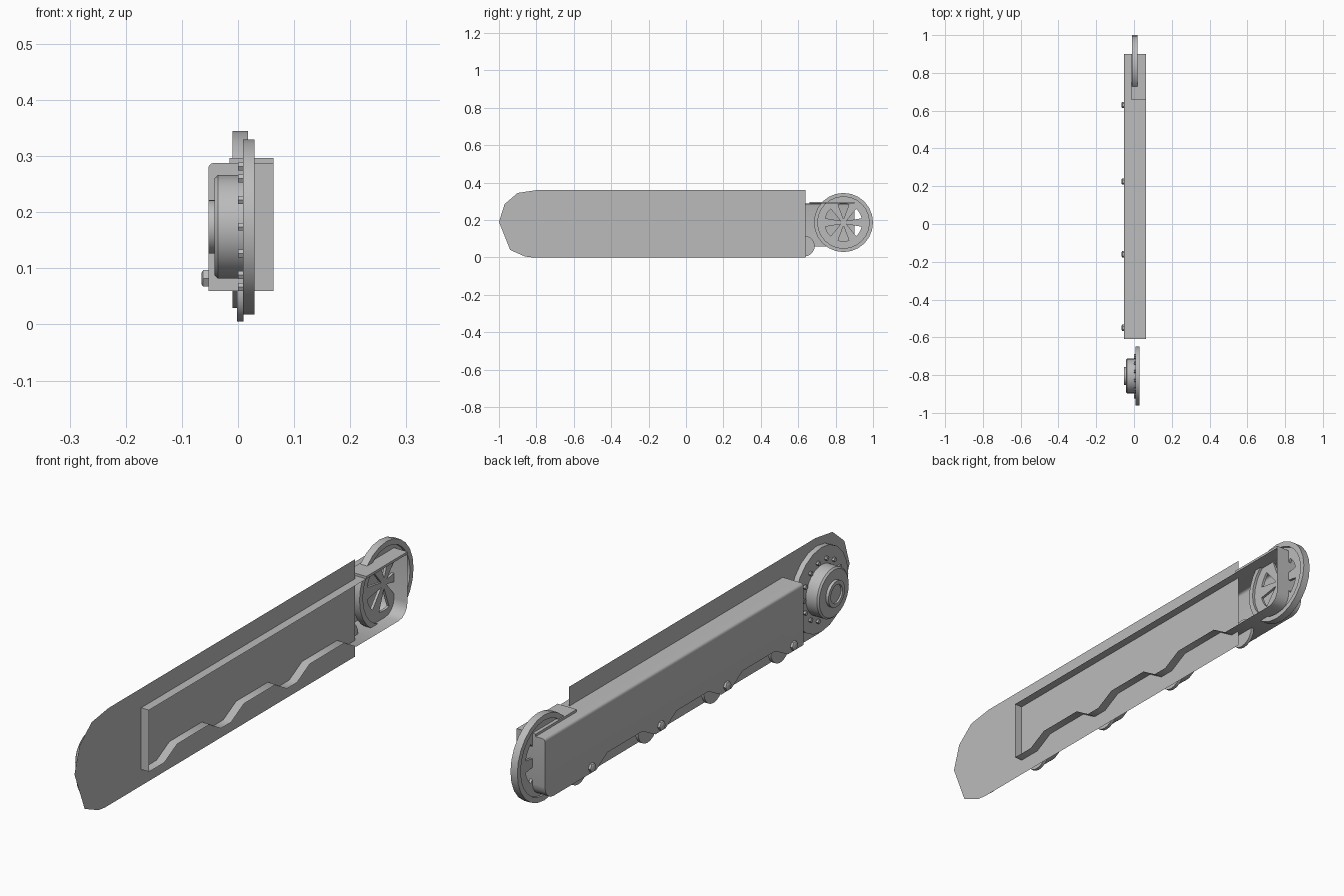
import bpy, bmesh, math
from mathutils import Matrix, Vector

cube = bpy.data.objects.get("Cube")
if cube:
    bpy.data.objects.remove(cube)

GREY = (0.5, 0.5, 0.5, 1)
grey = bpy.data.materials.new("plain_grey")
grey.use_nodes = True
grey.diffuse_color = GREY
grey.node_tree.nodes["Principled BSDF"].inputs["Base Color"].default_value = GREY


def finish(bm, name, smooth=True):
    mesh = bpy.data.meshes.new(name)
    bm.to_mesh(mesh)
    bm.free()
    mesh.materials.append(grey)
    obj = bpy.data.objects.new(name, mesh)
    bpy.context.collection.objects.link(obj)
    if smooth:
        bpy.ops.object.select_all(action="DESELECT")
        obj.select_set(True)
        bpy.context.view_layer.objects.active = obj
        bpy.ops.object.shade_smooth_by_angle(angle=math.radians(35))
    return obj


def turn(bm, profile, y, z, sides):
    """Revolve (x, radius) points about a sideways axle; radius 0 closes with a fan."""
    rings = []
    for x, r in profile:
        if r == 0:
            rings.append([bm.verts.new((x, y, z))] * sides)
        else:
            rings.append([bm.verts.new((x, y + r * math.cos(a), z + r * math.sin(a)))
                          for a in (math.tau * i / sides for i in range(sides))])
    for a, b in zip(rings, rings[1:]):
        for i in range(sides):
            j = (i + 1) % sides
            bm.faces.new(dict.fromkeys((a[i], a[j], b[j], b[i])))
    bmesh.ops.recalc_face_normals(bm, faces=bm.faces)


def turned(name, profile, y, z, sides):
    bm = bmesh.new()
    turn(bm, profile, y, z, sides)
    return finish(bm, name)


def disc(x0, x1, r):
    return [(x0, 0), (x0, r), (x1, r), (x1, 0)]


def arc(cy, cz, r, start, end, n):
    return [(cy + r * math.cos(math.radians(start + (end - start) * i / n)),
             cz + r * math.sin(math.radians(start + (end - start) * i / n))) for i in range(n + 1)]


# Side plate: a single sheet with a faceted round nose
plate = [(0.64, 0), (0.64, 0.36), (-0.8, 0.36), (-0.9, 0.345), (-0.97, 0.285),
         (-1, 0.19), (-0.94, 0.04), (-0.86, 0.005), (-0.82, 0)]
bm = bmesh.new()
bm.faces.new([bm.verts.new((0.031, y, z)) for y, z in plate])
finish(bm, "side_plate", False)

# Open housing: toothed lower edge, rounded rear corner, soft upper edge
OUT, RIM, TOP, LOW, HIGH = -0.053, 0.063, 0.288, 0.06, 0.1
stations = [-0.55, -0.16, 0.225, 0.63]
outline = [(-0.61, TOP), (-0.61, LOW)]
for a, b in zip(stations, stations[1:]):
    outline += [(a + 0.03, LOW), (a + 0.105, HIGH), (b - 0.095, HIGH), (b - 0.03, LOW)]
outline += arc(0.85, LOW + 0.05, 0.05, -90, 0, 4) + [(0.9, TOP)]
bm = bmesh.new()
outer = [bm.verts.new((OUT, y, z)) for y, z in outline]
inner = [bm.verts.new((RIM, y, z)) for y, z in outline]
bm.faces.new(outer)
for i in range(len(outline)):
    j = (i + 1) % len(outline)
    bm.faces.new((outer[i], outer[j], inner[j], inner[i]))
bmesh.ops.recalc_face_normals(bm, faces=bm.faces)
edge = bm.edges.get((outer[0], outer[-1]))
bmesh.ops.bevel(bm, geom=[edge], offset=0.01, segments=3, profile=0.5, affect="EDGES")
finish(bm, "housing")

# Raised guard over the rear of the housing
bm = bmesh.new()
bmesh.ops.create_cube(bm, size=1, matrix=Matrix.Translation((0.024, 0.78, 0.2925))
                      @ Matrix.Diagonal((0.078, 0.24, 0.009, 1)))
finish(bm, "rear_guard", False)

# Front drive wheel with hub and recessed cap
FY, FZ = -0.805, 0.174
turned("drive_disc", disc(0.009, 0.029, 0.156), FY, FZ, 20)
turned("drive_hub", [(0.01, 0.092), (-0.036, 0.092), (-0.042, 0.086), (-0.042, 0.048),
                     (-0.053, 0.048), (-0.053, 0.034), (-0.046, 0.034), (-0.046, 0)], FY, FZ, 28)
bm = bmesh.new()
for i in range(14):
    a = math.tau * i / 14
    turn(bm, disc(0, 0.01, 0.008), FY + 0.11 * math.cos(a), FZ + 0.11 * math.sin(a), 6)
finish(bm, "drive_bolts", False)

# Rear wheel: rim with recessed faces
RY, RZ = 0.842, 0.187
turned("rear_wheel_rim", [(-0.01, 0.138), (-0.01, 0.158), (0.018, 0.158),
                          (0.018, 0.138), (-0.01, 0.138)], RY, RZ, 24)

# Rear wheel web: six sectors, each with a wedge opening, as two joined sheets
bm = bmesh.new()
for k in range(6):
    mid = 30 + 60 * k
    edge_pts = arc(RY, RZ, 0.139, mid - 30, mid + 30, 4)
    hole = arc(RY, RZ, 0.1, mid - 17, mid + 17, 4)
    tip = arc(RY, RZ, 0.018, mid, mid, 1)[0]
    start, end = edge_pts[0], edge_pts[-1]
    pieces = [[edge_pts[i], edge_pts[i + 1], hole[i + 1], hole[i]] for i in range(4)]
    pieces += [[(RY, RZ), start, hole[0], tip], [(RY, RZ), tip, hole[-1], end]]
    for x in (-0.002, 0.008):
        for p in pieces:
            bm.faces.new([bm.verts.new((x, y, z)) for y, z in (p if x > 0 else p[::-1])])
    rim = [tip] + hole
    for p, q in zip(rim, rim[1:] + rim[:1]):
        bm.faces.new([bm.verts.new(v) for v in ((-0.002, *p), (-0.002, *q),
                                                (0.008, *q), (0.008, *p))])
bmesh.ops.remove_doubles(bm, verts=bm.verts, dist=0.0001)
finish(bm, "rear_wheel_web", False)

# Road rollers and the hexagonal bolts outside the housing
for n, y in enumerate(stations, 1):
    turned(f"roller_{n}", disc(-0.002, 0.01, 0.056), y + 0.002, 0.061, 20)
    turned(f"roller_bolt_{n}", [(-0.053, 0.017), (-0.062, 0.017), (-0.065, 0.012),
                                (-0.065, 0)], y, 0.082, 6)
